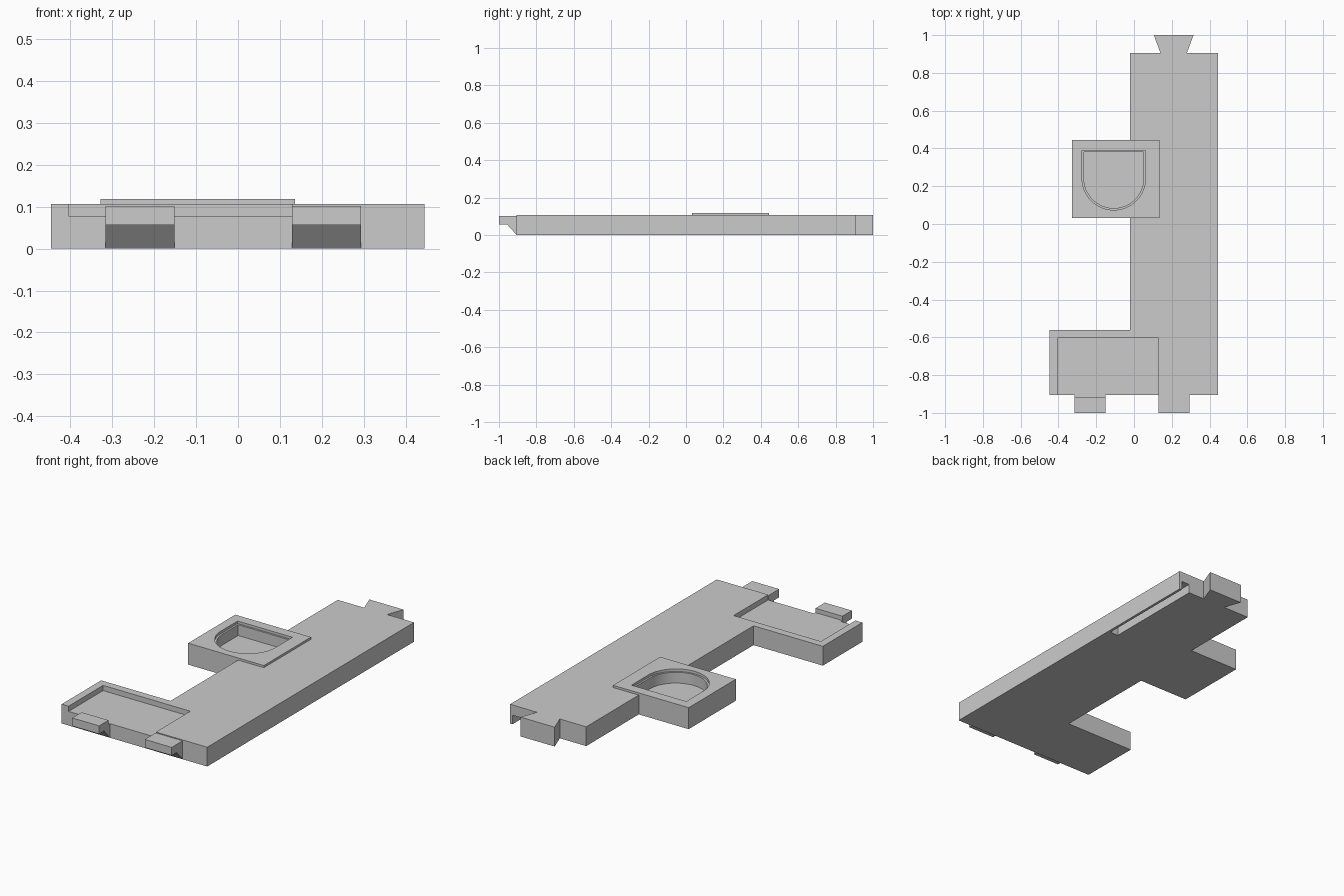
import bpy, bmesh, math
from mathutils import Vector

cube = bpy.data.objects.get("Cube")
if cube:
    bpy.data.objects.remove(cube, do_unlink=True)

grey = bpy.data.materials.new("light_grey")
grey.use_nodes = True
colour = (0.6, 0.6, 0.6, 1)
grey.diffuse_color = colour
grey.node_tree.nodes["Principled BSDF"].inputs["Base Color"].default_value = colour


def prism(name, points, low, high, along="z"):
    """Extrude a closed profile along z, or a (y, z) profile along x."""
    bm = bmesh.new()
    if along == "z":
        verts = [bm.verts.new((a, b, low)) for a, b in points]
        offset = Vector((0, 0, high - low))
    else:
        verts = [bm.verts.new((low, a, b)) for a, b in points]
        offset = Vector((high - low, 0, 0))
    face = bm.faces.new(verts)
    side = bmesh.ops.extrude_face_region(bm, geom=[face], use_keep_orig=True)
    moved = [g for g in side["geom"] if isinstance(g, bmesh.types.BMVert)]
    bmesh.ops.translate(bm, verts=moved, vec=offset)
    bmesh.ops.recalc_face_normals(bm, faces=bm.faces)
    mesh = bpy.data.meshes.new(name)
    bm.to_mesh(mesh)
    bm.free()
    mesh.materials.append(grey)
    obj = bpy.data.objects.new(name, mesh)
    bpy.context.scene.collection.objects.link(obj)
    return obj


def box(name, x0, x1, y0, y1, z0, z1):
    return prism(name, [(x0, y0), (x1, y0), (x1, y1), (x0, y1)], z0, z1)


def combine(target, other, operation):
    """Apply a boolean and discard the helper."""
    mod = target.modifiers.new(operation.lower(), "BOOLEAN")
    mod.operation = operation
    mod.solver = "EXACT"
    mod.object = other
    bpy.context.view_layer.objects.active = target
    bpy.ops.object.modifier_apply(modifier=mod.name)
    bpy.data.objects.remove(other, do_unlink=True)


def d_shape(inset):
    """Straight back edge with a round front."""
    cx, cy, r, back = -0.107, 0.242, 0.168 - inset, 0.39 - inset
    arc = [(cx + r * math.cos(math.pi * (1 + i / 32)),
            cy + r * math.sin(math.pi * (1 + i / 32))) for i in range(33)]
    return arc + [(cx + r, back), (cx - r, back)]


# Base plate with side wing and dovetail key at the back
TOP = 0.107
outline = [(-0.447, -0.905), (0.445, -0.905), (0.445, 0.905), (0.28, 0.905),
           (0.315, 1), (0.105, 1), (0.14, 0.905), (-0.022, 0.905),
           (-0.022, -0.56), (-0.447, -0.56)]
base = prism("base_plate", outline, 0, TOP)

# Raised square pad with a stepped D-shaped pocket
combine(base, box("pad", -0.328, 0.136, 0.032, 0.445, 0, 0.119), "UNION")
combine(base, prism("pocket_rim", d_shape(0), 0.105, 0.2), "DIFFERENCE")
combine(base, prism("pocket", d_shape(0.01), 0.045, 0.2), "DIFFERENCE")

# Shallow tray open to the front
combine(base, box("tray", -0.405, 0.13, -1.1, -0.603, 0.078, 0.2), "DIFFERENCE")

# Groove underneath, open at the back
combine(base, box("groove", 0.38, 0.43, 0.32, 1.1, -0.1, 0.05), "DIFFERENCE")

# Front tabs with sloped undersides
under = [(-0.905, 0), (-0.957, 0.057), (-1, 0.057), (-1, 0.102)]
stepped = under + [(-0.918, 0.102), (-0.918, 0.078), (-0.905, 0.078)]
plain = under + [(-0.905, 0.102)]
prism("wing_tab", stepped, -0.316, -0.151, "x")
prism("plate_tab", plain, 0.129, 0.294, "x")

# Smooth the round pocket wall and keep the edges sharp
bpy.ops.object.select_all(action="DESELECT")
base.select_set(True)
bpy.context.view_layer.objects.active = base
bpy.ops.object.shade_smooth_by_angle(angle=math.radians(30))
